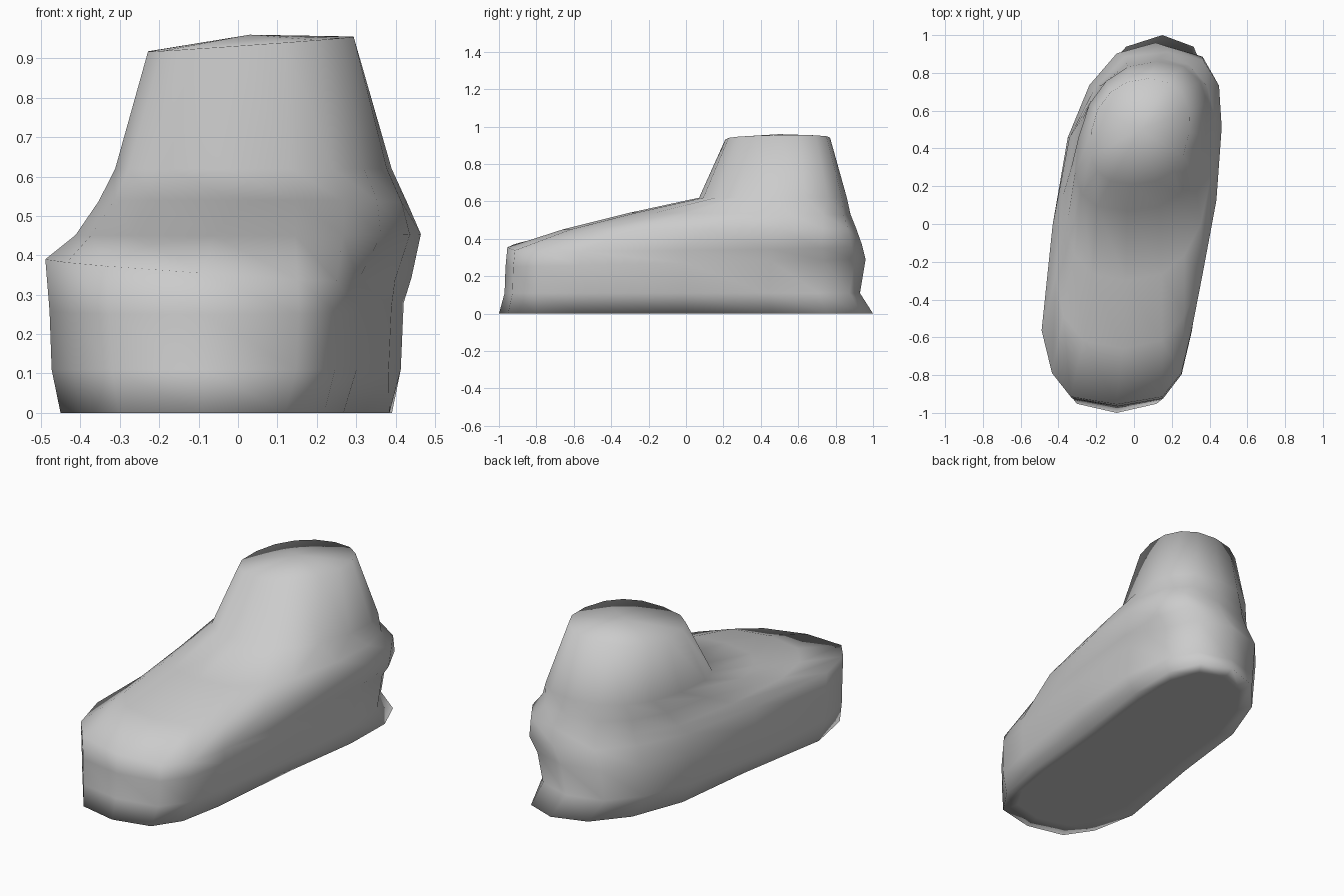
import bpy, bmesh, math

if "Cube" in bpy.data.objects:
    bpy.data.objects.remove(bpy.data.objects["Cube"])

N = 16  # sides of every cross-section

# Rings from sole to ankle: (front y, back y, front z, back z, half width, centre x,
#                            skew, front exponent, back exponent, heel lean, sideways tilt)
RINGS = [
    (-1.00, 1.00, 0.00, 0.00, 0.385, -0.02, 0.13, 3.2, 2.5, 0.08, 0),       # sole edge
    (-0.97, 0.93, 0.11, 0.11, 0.405, -0.02, 0.12, 3.5, 2.6, 0.02, 0),       # above the sole
    (-0.965, 0.96, 0.25, 0.29, 0.41, -0.02, 0.12, 3.6, 2.6, 0.04, 0),       # side wall
    (-0.955, 0.94, 0.345, 0.38, 0.415, -0.015, 0.14, 3.6, 2.7, 0.13, -0.07),  # toe-cap rim
    (-0.66, 0.91, 0.45, 0.455, 0.41, 0.01, 0.13, 2.8, 2.7, 0.12, 0),        # lower instep
    (-0.30, 0.88, 0.54, 0.53, 0.375, 0.0, 0.14, 2.7, 2.4, 0.02, 0),         # upper instep
    (0.07, 0.86, 0.62, 0.62, 0.335, -0.05, 0.20, 2.7, 2.3, 0.0, 0),         # ankle bend
    (0.21, 0.77, 0.935, 0.94, 0.26, -0.035, 0.14, 2.5, 2.2, 0.0, 0.07),     # ankle top
]


def spow(v, p):
    return math.copysign(abs(v) ** p, v)


def ring(bm, i, data):
    yf, yb, zf, zb, half, cx, skew, ef, eb, lean, tilt = data
    verts = []
    for k in range(N):
        a = 2 * math.pi * k / N
        e = eb if math.cos(a) > 0 else ef
        s = spow(math.cos(a), 2 / e)
        y = (yf + yb) / 2 + s * (yb - yf) / 2
        w = half
        if i == 0:  # narrower arch under the foot
            w *= 1 - 0.12 * max(0, 1 - (y / 0.6) ** 2)
        # Centre line bends: straight at the toes, leaning at the heel
        x = cx + skew * max(y, -0.55) + lean * max(0, y - 0.5)
        x += w * spow(math.sin(a), 2 / e)
        z = zf + (zb - zf) * (s + 1) / 2 + tilt * (x - 0.05)
        verts.append(bm.verts.new((x, y, z)))
    return verts


def bridge(bm, lo, hi):
    for k in range(N):
        j = (k + 1) % N
        bm.faces.new((lo[k], lo[j], hi[j], hi[k]))


bm = bmesh.new()
loops = [ring(bm, i, r) for i, r in enumerate(RINGS)]
for lo, hi in zip(loops, loops[1:]):
    bridge(bm, lo, hi)

# Flat sole with an inset loop, filled across from side to side
inner = [bm.verts.new((v.co.x * 0.8, v.co.y * 0.9, 0)) for v in loops[0]]
bridge(bm, inner, loops[0])
for k in range(N // 2):
    quad = [inner[k], inner[k + 1], inner[-k - 1], inner[-k % N]]
    bm.faces.new(list(dict.fromkeys(quad)))

# Slightly domed ankle top
top = bm.verts.new((0.03, 0.5, 0.96))
for k in range(N):
    bm.faces.new((loops[-1][k], loops[-1][(k + 1) % N], top))

bmesh.ops.recalc_face_normals(bm, faces=bm.faces)
for f in bm.faces:
    f.smooth = True

mesh = bpy.data.meshes.new("foot")
bm.to_mesh(mesh)
bm.free()
bpy.context.collection.objects.link(bpy.data.objects.new("foot", mesh))
